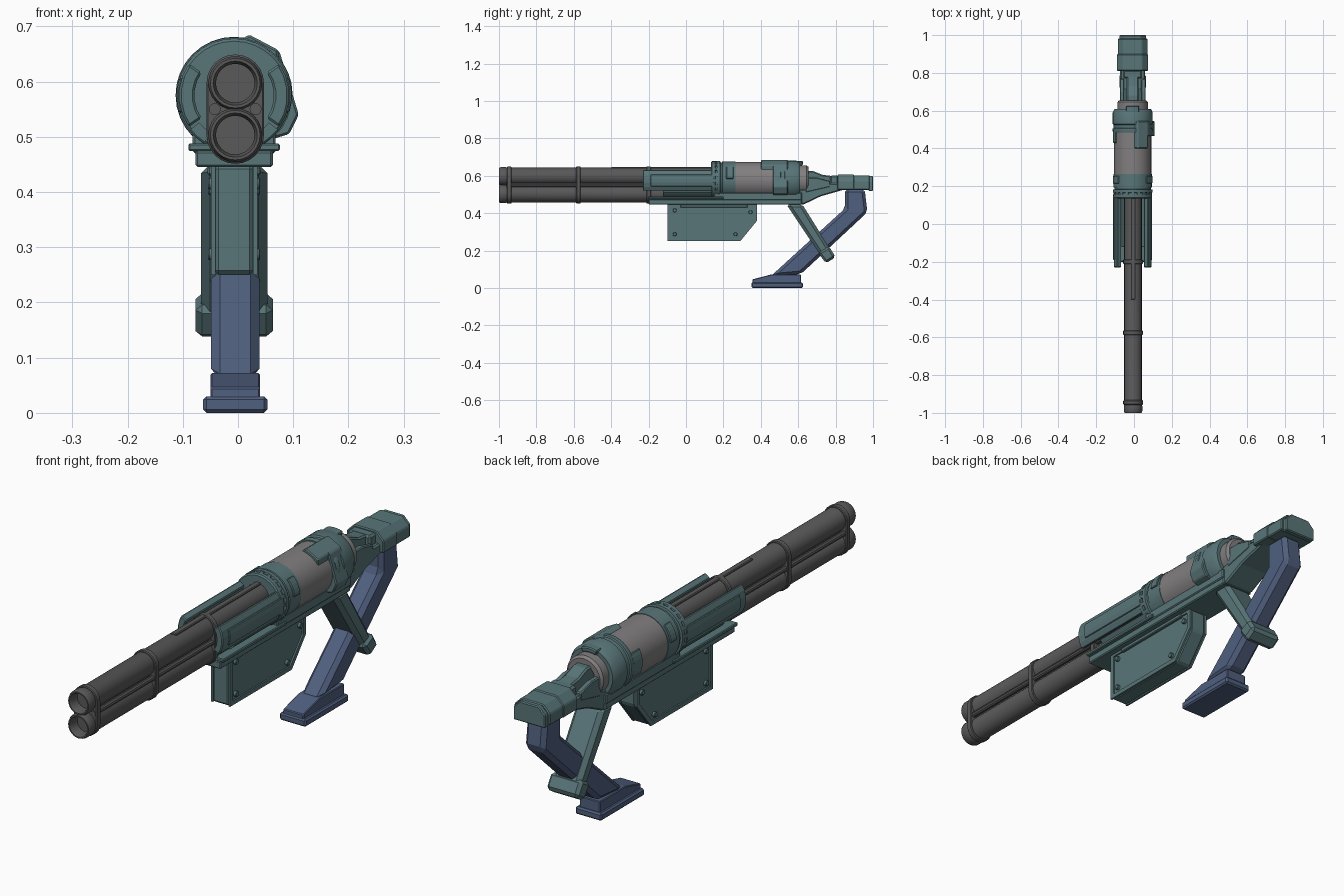
import bpy, bmesh
from math import sin, cos, pi, radians
from mathutils import Vector

if "Cube" in bpy.data.objects:
    bpy.data.objects.remove(bpy.data.objects["Cube"])

CX, CZ = -0.007, 0.575          # axis of the receiver


def material(name, rgb):
    m = bpy.data.materials.new(name)
    m.diffuse_color = (*rgb, 1)
    m.use_nodes = True
    m.node_tree.nodes["Principled BSDF"].inputs["Base Color"].default_value = m.diffuse_color
    return m


TEAL = material("teal", (0.10, 0.18, 0.19))
BLUE = material("blue", (0.08, 0.115, 0.21))
DARK = material("dark_metal", (0.10, 0.10, 0.10))
GREY = material("light_metal", (0.22, 0.21, 0.21))


def finish(name, bm, mat, smooth=False, bevel=0):
    bmesh.ops.remove_doubles(bm, verts=bm.verts, dist=1e-5)
    bmesh.ops.recalc_face_normals(bm, faces=bm.faces)
    if smooth:
        for f in bm.faces:
            f.smooth = True
        for e in bm.edges:
            e.smooth = e.calc_face_angle(0) < radians(32)
    me = bpy.data.meshes.new(name)
    bm.to_mesh(me)
    bm.free()
    me.materials.append(mat)
    ob = bpy.data.objects.new(name, me)
    bpy.context.collection.objects.link(ob)
    if bevel:
        b = ob.modifiers.new("bevel", 'BEVEL')
        b.width, b.segments, b.limit_method = bevel, 1, 'ANGLE'
    return ob


def prism(name, pts, axis, a, b, mat, smooth=False, bevel=0):
    """Extrude a (y,z) outline along x, or an (x,z) outline along y."""
    bm = bmesh.new()
    at = lambda p, t: (t, p[0], p[1]) if axis == 'x' else (p[0], t, p[1])
    f = bm.faces.new([bm.verts.new(at(p, a)) for p in pts])
    ex = bmesh.ops.extrude_face_region(bm, geom=[f])
    d = Vector((b - a, 0, 0) if axis == 'x' else (0, b - a, 0))
    bmesh.ops.translate(bm, vec=d, verts=[v for v in ex["geom"] if isinstance(v, bmesh.types.BMVert)])
    return finish(name, bm, mat, smooth, bevel)


def box(name, x, y, z, mat, bevel=0):
    return prism(name, [(y[0], z[0]), (y[1], z[0]), (y[1], z[1]), (y[0], z[1])], 'x', *x, mat, bevel=bevel)


def lathe(name, prof, cx, cz, mat, seg=32):
    """Revolve (radius, y) points around an axis along y."""
    bm = bmesh.new()
    rings = [[bm.verts.new((cx + r * cos(2 * pi * i / seg), y, cz + r * sin(2 * pi * i / seg)))
              for i in range(seg)] for r, y in prof]
    for p, q in zip(rings, rings[1:]):
        for i in range(seg):
            j = (i + 1) % seg
            bm.faces.new((p[i], p[j], q[j], q[i]))
    return finish(name, bm, mat, True)


def arc(r, a0, a1, n, cx=CX, cz=CZ):
    return [(cx + r * cos(radians(a0 + (a1 - a0) * i / n)),
             cz + r * sin(radians(a0 + (a1 - a0) * i / n))) for i in range(n + 1)]


def shell(name, r0, r1, a0, a1, n, y0, y1, mat, bevel=0):
    return prism(name, arc(r1, a0, a1, n) + arc(r0, a1, a0, n), 'y', y0, y1, mat, bevel=bevel)


# Twin barrels with hollow muzzles
BX, ZU, ZL = -0.005, 0.597, 0.503
for n, z in (("upper", ZU), ("lower", ZL)):
    lathe(n + "_barrel", [(0, -0.85), (0.035, -0.85), (0.035, -0.985), (0.040, -1.0), (0.045, -1.0),
                          (0.049, -0.99), (0.049, -0.965), (0.046, -0.955), (0.046, 0.2), (0, 0.2)],
          BX, z, DARK, 24)

# Clamps around both barrels, side rods and top rib
for i, y in enumerate((-0.945, -0.575, -0.2)):
    outline = arc(0.052, 0, 180, 12, BX, ZU) + arc(0.052, 180, 360, 12, BX, ZL)
    prism(f"barrel_clamp_{i}", outline, 'y', y - 0.012, y + 0.012, DARK, True, 0.003)
for s in (-1, 1):
    lathe("barrel_rod", [(0, -0.96), (0.011, -0.96), (0.011, 0.18), (0, 0.18)], BX + s * 0.037, 0.55, DARK, 10)
box("barrel_top_rib", (BX - 0.012, BX + 0.012), (-0.4, 0.15), (0.635, 0.648), DARK, 0.003)
box("barrel_web", (BX - 0.022, BX + 0.022), (-0.94, 0.15), (0.53, 0.57), DARK)

# Curved shrouds beside the barrels
for n, c in (("right", 0), ("left", 180)):
    shell(n + "_shroud", 0.072, 0.1, c - 35, c + 35, 5, -0.23, 0.15, TEAL, 0.004)
    shell(n + "_shroud_rib", 0.09, 0.104, c - 18, c + 18, 3, -0.19, 0.15, TEAL, 0.003)
    shell(n + "_shroud_foot", 0.08, 0.1, c - 58 if c == 0 else c + 38, c - 38 if c == 0 else c + 58,
          2, -0.12, 0.15, TEAL)

# Front collar with grooves
lathe("front_collar", [(0, 0.135), (0.098, 0.135), (0.103, 0.14), (0.103, 0.155), (0.097, 0.157), (0.097, 0.165),
                       (0.105, 0.167), (0.105, 0.182), (0.097, 0.184), (0.097, 0.192), (0.101, 0.194),
                       (0.101, 0.265), (0, 0.265)], CX, CZ, TEAL)
for i in range(20):
    a = 18 * i
    shell(f"collar_tooth_{i}", 0.095, 0.103, a - 4, a + 4, 1, 0.155, 0.168, TEAL)
for n, c in (("right", 25), ("left", 155)):
    shell(n + "_collar_tab", 0.095, 0.106, c - 20, c + 20, 5, 0.215, 0.255, TEAL, 0.003)

# Receiver drum and rear cylinder
lathe("receiver_drum", [(0, 0.25), (0.099, 0.25), (0.099, 0.5), (0, 0.5)], CX, CZ, GREY)
lathe("rear_drum", [(0, 0.58), (0.081, 0.58), (0.081, 0.645), (0.072, 0.655), (0.05, 0.655), (0.05, 0.64),
                    (0, 0.64)], CX, CZ, GREY)

# Rear collar and its tabs
lathe("rear_collar", [(0, 0.485), (0.104, 0.485), (0.106, 0.49), (0.106, 0.505), (0.101, 0.508), (0.101, 0.525),
                      (0.106, 0.53), (0.106, 0.59), (0.096, 0.61), (0, 0.61)], CX, CZ, TEAL)
shell("rear_collar_left_tab", 0.095, 0.105, 150, 205, 6, 0.43, 0.49, TEAL, 0.003)
shell("rear_collar_top_tab", 0.085, 0.105, 70, 110, 4, 0.56, 0.625, TEAL, 0.004)

# L-shaped bracket on the right of the receiver
prism("bracket_top", [(0, 0.6), (0.0, 0.672), (0.02, 0.685), (0.073, 0.657), (0.073, 0.6)],
      'y', 0.4, 0.545, TEAL, bevel=0.004)
prism("bracket_side", [(0.05, 0.62), (0.06, 0.664), (0.075, 0.655), (0.11, 0.54), (0.093, 0.505), (0.06, 0.495)],
      'y', 0.465, 0.545, TEAL, bevel=0.004)

# Under rail
box("under_rail", (CX - 0.07, CX + 0.07), (-0.2, 0.62), (0.445, 0.475), TEAL, 0.004)
box("under_rail_flange", (CX - 0.083, CX + 0.083), (-0.2, 0.2), (0.474, 0.488), TEAL, 0.003)
box("receiver_cradle", (CX - 0.075, CX + 0.075), (0.15, 0.62), (0.47, 0.51), TEAL, 0.004)

# Magazine box with raised rims and screws
mag = [(-0.1, 0.25), (0.29, 0.25), (0.38, 0.36), (0.38, 0.45), (-0.1, 0.45)]
prism("magazine", mag, 'x', CX - 0.036, CX + 0.036, TEAL, bevel=0.008)
mid = Vector((0.14, 0.35))


def inset(p, d):
    return (p[0] - d * (1 if p[0] > mid.x else -1), p[1] - d * (1 if p[1] > mid.y else -1))


rim_in = [(-0.083, 0.267), (0.281, 0.267), (0.363, 0.366), (0.363, 0.435), (-0.083, 0.435)]
for n, s in (("right", 1), ("left", -1)):
    for i in range(5):
        j = (i + 1) % 5
        prism(f"magazine_{n}_rim_{i}", [mag[i], mag[j], rim_in[j], rim_in[i]], 'x',
              CX + s * 0.034, CX + s * 0.042, TEAL)
    box(f"magazine_{n}_runner", (CX + s * 0.034, CX + s * 0.048), (-0.03, 0.33), (0.43, 0.446), TEAL, 0.003)
    for i, (y, z) in enumerate(((-0.06, 0.415), (-0.06, 0.287), (0.265, 0.287), (0.345, 0.405))):
        hexa = [(y + 0.011 * cos(k * pi / 4), z + 0.011 * sin(k * pi / 4)) for k in range(8)]
        prism(f"magazine_{n}_screw_{i}", hexa, 'x', CX + s * 0.034, CX + s * 0.047, TEAL, bevel=0.002)

# Tail frame that carries the stock
prism("tail_frame", [(0.52, 0.447), (0.63, 0.447), (0.72, 0.49), (0.85, 0.527), (0.85, 0.56), (0.72, 0.56),
                     (0.64, 0.53), (0.52, 0.51)], 'x', CX - 0.066, CX + 0.066, TEAL, bevel=0.006)
prism("tail_spine", [(0.63, 0.53), (0.85, 0.53), (0.85, 0.59), (0.73, 0.605), (0.68, 0.625), (0.63, 0.625)],
      'x', CX - 0.032, CX + 0.032, TEAL, bevel=0.006)
for s in (-1, 1):
    prism("tail_side_plate", [(0.64, 0.51), (0.77, 0.54), (0.77, 0.572), (0.7, 0.59), (0.64, 0.59)],
          'x', CX + s * 0.045, CX + s * 0.068, TEAL, bevel=0.004)
box("tail_latch", (CX - 0.05, CX + 0.05), (0.77, 0.815), (0.54, 0.6), TEAL, 0.008)


# Stock block, chamfered in section
def block(name, w, z0, z1, c, y0, y1):
    half = [(w, z0), (w, z1 - c), (w - c, z1)]
    prism(name, [(CX + x, z) for x, z in half] + [(CX - x, z) for x, z in reversed(half)],
          'y', y0, y1, TEAL, bevel=0.004)


block("stock_block_front", 0.082, 0.525, 0.606, 0.032, 0.81, 0.9)
block("stock_block_rear", 0.079, 0.525, 0.602, 0.03, 0.895, 0.982)
block("stock_end_plate", 0.07, 0.518, 0.598, 0.028, 0.975, 1.0)

# Slanted grip with a cap at its lower end
prism("grip", [(0.535, 0.45), (0.62, 0.45), (0.785, 0.185), (0.735, 0.15)], 'x', CX - 0.06, CX + 0.06,
      TEAL, bevel=0.016)
prism("grip_cap", [(0.705, 0.19), (0.765, 0.222), (0.8, 0.165), (0.748, 0.132)], 'x', CX - 0.07, CX + 0.07,
      TEAL, bevel=0.012)

# Shoulder arm and foot plate
prism("stock_arm", [(0.85, 0.53), (0.955, 0.53), (0.97, 0.405), (0.615, 0.075), (0.45, 0.06), (0.85, 0.425)],
      'x', -0.049, 0.039, BLUE, bevel=0.016)
prism("stock_foot", [(0.355, 0.025), (0.355, 0.046), (0.455, 0.072), (0.615, 0.072), (0.615, 0.025)],
      'x', -0.05, 0.04, BLUE, bevel=0.003)
box("stock_foot_plate", (-0.063, 0.053), (0.35, 0.625), (0, 0.03), BLUE, 0.006)
